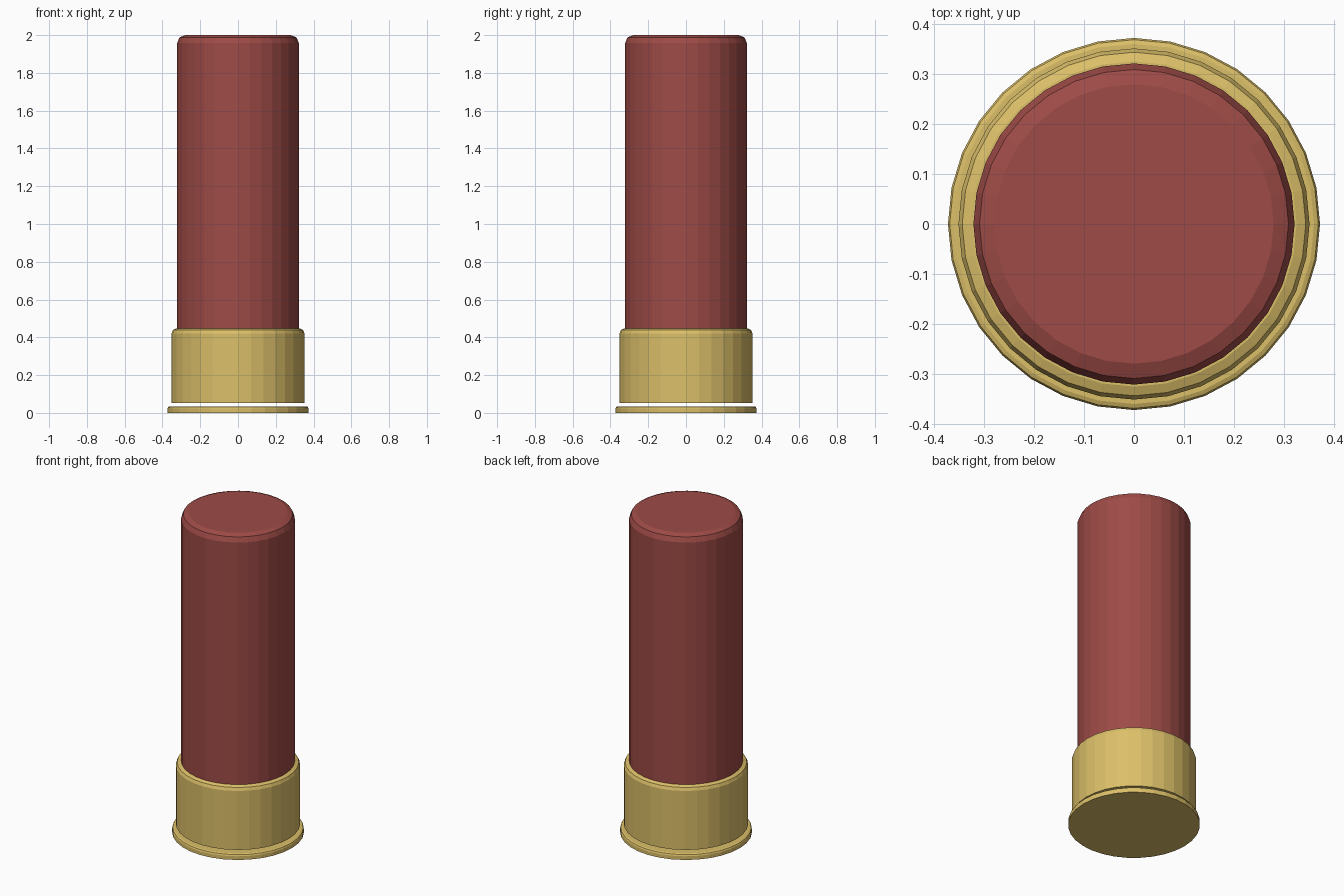
import bpy
import bmesh
from math import cos, sin, pi

SIDES = 32

default = bpy.data.objects.get("Cube")
if default:
    bpy.data.objects.remove(default, do_unlink=True)


def make_material(name, colour):
    mat = bpy.data.materials.new(name)
    mat.use_nodes = True
    mat.diffuse_color = (*colour, 1)
    mat.node_tree.nodes["Principled BSDF"].inputs["Base Color"].default_value = (*colour, 1)
    return mat


def rounded_disc(name, radius, bottom, top, bevel, mat):
    """Closed cylinder with a two-step rounded top edge."""
    profile = [(radius, bottom)]
    for angle in (0, pi / 4, pi / 2):
        profile.append((radius - bevel * (1 - cos(angle)),
                        top - bevel * (1 - sin(angle))))
    bm = bmesh.new()
    rings = [[bm.verts.new((r * cos(2 * pi * i / SIDES), r * sin(2 * pi * i / SIDES), z))
              for i in range(SIDES)] for r, z in profile]
    for low, high in zip(rings, rings[1:]):
        for i in range(SIDES):
            j = (i + 1) % SIDES
            bm.faces.new((low[i], low[j], high[j], high[i]))
    bm.faces.new(rings[0][::-1])
    bm.faces.new(rings[-1])
    mesh = bpy.data.meshes.new(name)
    bm.to_mesh(mesh)
    bm.free()
    mesh.materials.append(mat)
    obj = bpy.data.objects.new(name, mesh)
    bpy.context.collection.objects.link(obj)
    return obj


red = make_material("dull red", (0.34, 0.07, 0.062))
brass = make_material("brass", (0.71, 0.52, 0.14))

# Base flange, floating just below the metal cup
rounded_disc("base_rim", 0.373, 0, 0.035, 0.012, brass)
# Metal cup
rounded_disc("metal_cup", 0.352, 0.053, 0.447, 0.026, brass)
# Tall tube seated in the cup
rounded_disc("red_tube", 0.322, 0.4, 2.0, 0.042, red)
